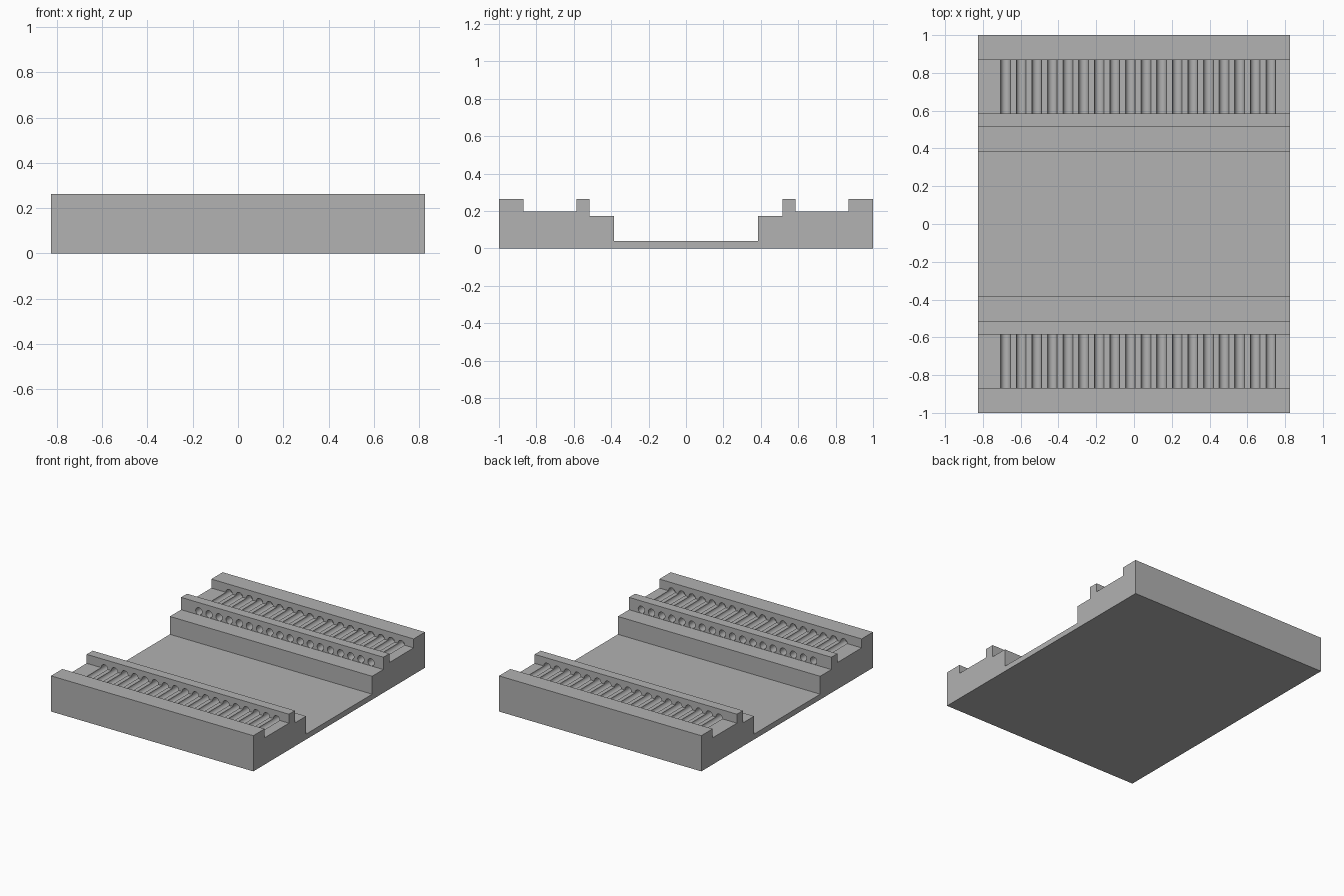
import bpy
import bmesh
from math import pi, radians
from mathutils import Matrix

if "Cube" in bpy.data.objects:
    bpy.data.objects.remove(bpy.data.objects["Cube"], do_unlink=True)

HALF_WIDTH = 0.825
GROOVES = 18
FIRST_X, PITCH = -0.68, 0.0826
RADIUS, AXIS_Z = 0.026, 0.199
GROOVE_START, GROOVE_END = 0.49, 0.92

# Single grey material
grey = bpy.data.materials.new("plain_grey")
grey.use_nodes = True
colour = (0.445, 0.445, 0.445, 1)
grey.diffuse_color = colour
grey.node_tree.nodes["Principled BSDF"].inputs["Base Color"].default_value = colour


def make_object(name, bm):
    bmesh.ops.recalc_face_normals(bm, faces=bm.faces)
    mesh = bpy.data.meshes.new(name)
    bm.to_mesh(mesh)
    bm.free()
    mesh.materials.append(grey)
    obj = bpy.data.objects.new(name, mesh)
    bpy.context.collection.objects.link(obj)
    return obj


# Stepped tray: half profile (y, z) mirrored, then extruded along x
half = [(0.385, 0.04), (0.385, 0.172), (0.515, 0.172), (0.515, 0.263),
        (0.585, 0.263), (0.585, 0.197), (0.868, 0.197), (0.868, 0.263),
        (1, 0.263), (1, 0)]
profile = half + [(-y, z) for y, z in reversed(half)]
bm = bmesh.new()
end = bm.faces.new([bm.verts.new((-HALF_WIDTH, y, z)) for y, z in profile])
swept = bmesh.ops.extrude_face_region(bm, geom=[end], use_keep_orig=True)
moved = [g for g in swept["geom"] if isinstance(g, bmesh.types.BMVert)]
bmesh.ops.translate(bm, verts=moved, vec=(2 * HALF_WIDTH, 0, 0))
tray = make_object("stepped_tray", bm)

# Rows of round bores through the inner ridges and along the channel floors
bm = bmesh.new()
for side in (-1, 1):
    for i in range(GROOVES):
        place = Matrix.Translation((FIRST_X + i * PITCH,
                                    side * (GROOVE_START + GROOVE_END) / 2, AXIS_Z))
        bmesh.ops.create_cone(bm, cap_ends=True, segments=32, radius1=RADIUS,
                              radius2=RADIUS, depth=GROOVE_END - GROOVE_START,
                              matrix=place @ Matrix.Rotation(pi / 2, 4, "X"))
cutter = make_object("groove_cutter", bm)
cutter.hide_render = True

cut = tray.modifiers.new("grooves", "BOOLEAN")
cut.operation = "DIFFERENCE"
cut.solver = "EXACT"
cut.object = cutter

# Apply the cut and keep crisp edges
bpy.ops.object.select_all(action="DESELECT")
tray.select_set(True)
bpy.context.view_layer.objects.active = tray
bpy.ops.object.modifier_apply(modifier=cut.name)
bpy.data.objects.remove(cutter, do_unlink=True)
bpy.ops.object.shade_smooth_by_angle(angle=radians(30))
